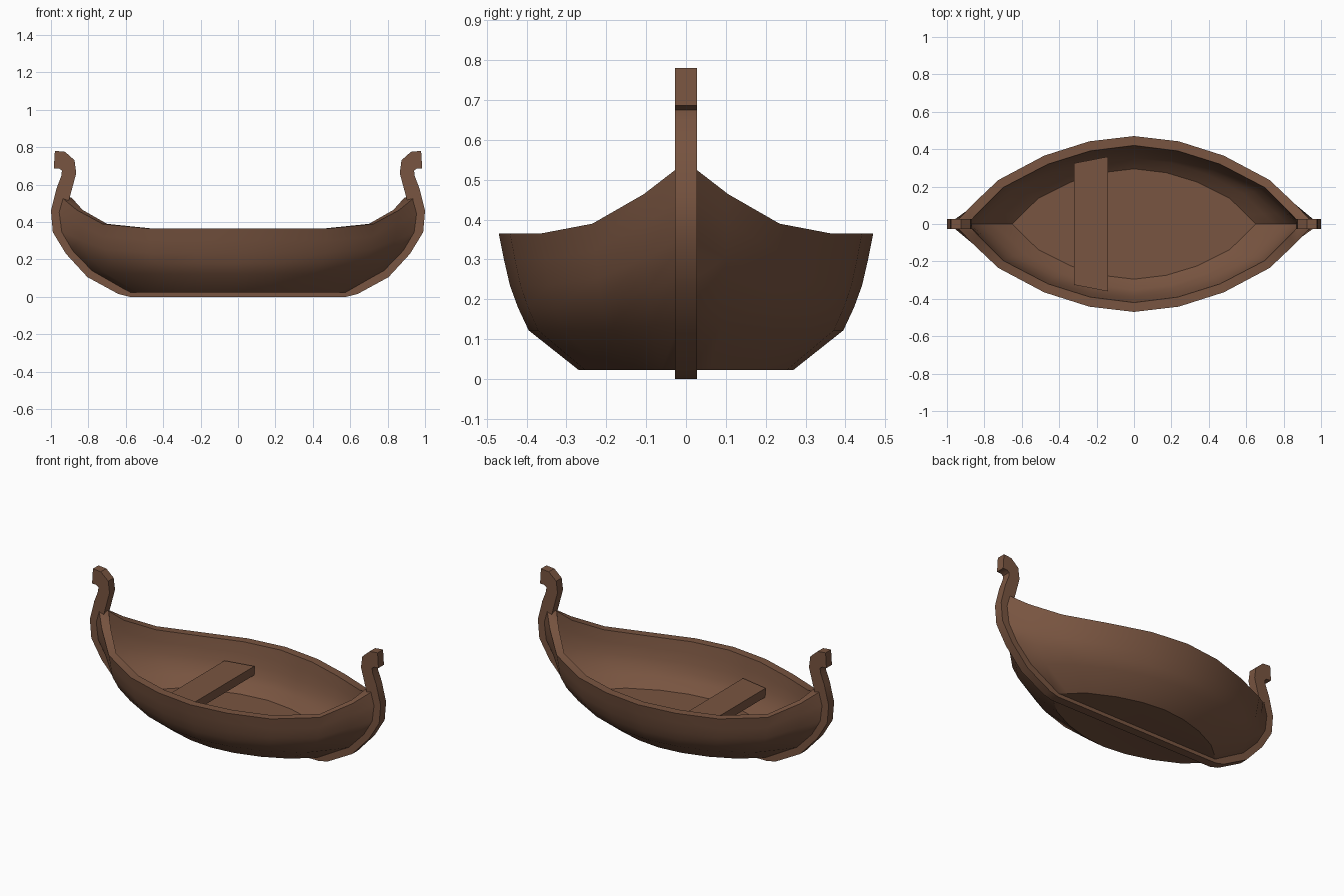
import bpy, bmesh, math

if "Cube" in bpy.data.objects:
    bpy.data.objects.remove(bpy.data.objects["Cube"])

wood = bpy.data.materials.new("brown wood")
wood.diffuse_color = (0.19, 0.09, 0.052, 1)
wood.use_nodes = True
wood.node_tree.nodes["Principled BSDF"].inputs["Base Color"].default_value = wood.diffuse_color


def add_object(name, bm, smooth=False):
    bmesh.ops.recalc_face_normals(bm, faces=bm.faces)
    me = bpy.data.meshes.new(name)
    bm.to_mesh(me)
    bm.free()
    me.materials.append(wood)
    ob = bpy.data.objects.new(name, me)
    bpy.context.collection.objects.link(ob)
    if smooth:
        bpy.ops.object.select_all(action='DESELECT')
        ob.select_set(True)
        bpy.context.view_layer.objects.active = ob
        bpy.ops.object.shade_smooth_by_angle(angle=math.radians(35))
    return ob


def prism(name, pts, axis, lo, hi, smooth=False):
    """Extrude a 2D outline along y (outline in xz) or z (outline in xy)."""
    bm = bmesh.new()
    rings = []
    for d in (lo, hi):
        rings.append([bm.verts.new((a, d, b) if axis == 'y' else (a, b, d)) for a, b in pts])
    n = len(pts)
    bm.faces.new(rings[0])
    bm.faces.new(rings[1])
    for i in range(n):
        j = (i + 1) % n
        bm.faces.new((rings[0][i], rings[0][j], rings[1][j], rings[1][i]))
    return add_object(name, bm, smooth)


# Plan shapes: fraction of length, fraction of width, fraction of end rise
OUT_PLAN = [(0, 1, 0), (.254, .94, 0), (.51, .777, 0), (.77, .5, .15), (.915, .225, .6), (1, .043, 1)]
IN_PLAN = [(0, 1, 0), (.264, .93, 0), (.517, .762, 0), (.787, .464, .15), (.933, .155, .6), (1, 0, 1)]
# Levels: half length of the sides, of the tip, z at the tip, half width, z amidships
OUTER = [(.59, .59, .023, .27, .023), (.785, .79, .14, .395, .122), (.875, .895, .25, .422, .18),
         (.92, .953, .35, .442, .235), (.93, .965, .45, .457, .30), (.942, .942, .53, .47, .365)]
INNER = [(.89, .89, .53, .42, .365), (.88, .89, .45, .407, .30), (.86, .875, .35, .392, .24),
         (.81, .825, .25, .374, .19), (.74, .75, .17, .352, .152), (.65, .65, .10, .295, .10)]


def ring(bm, level, plan):
    L, tip, ze, W, zm = level
    quarter = [((tip if u == 1 else L * u), W * w, zm + (ze - zm) * r) for u, w, r in plan]
    side = quarter[::-1] + [(-x, y, z) for x, y, z in quarter[1:]]
    loop = side + [(x, -y, z) for x, y, z in side[::-1]]
    return [bm.verts.new(p) for p in loop]


# Hull shell: outside up to the rim, then down the inside to the floor
bm = bmesh.new()
rings = [ring(bm, l, OUT_PLAN) for l in OUTER] + [ring(bm, l, IN_PLAN) for l in INNER]
for a, b in zip(rings, rings[1:]):
    for i in range(len(a)):
        j = (i + 1) % len(a)
        bm.faces.new((a[i], a[j], b[j], b[i]))
bm.faces.new(rings[0])
bm.faces.new(rings[-1])
# the inside meets in a sharp V at each tip
bmesh.ops.remove_doubles(bm, verts=bm.verts, dist=.0005)
add_object("hull", bm, True)

# Keel and two curled stem posts in one profile, mirrored in x
outside = [(.58, 0), (.64, .015), (.805, .105), (.92, .23), (.99, .345), (1, .46), (.97, .58),
           (.943, .65), (.942, .675), (.955, .685), (.985, .687), (.979, .78), (.925, .775),
           (.874, .73), (.865, .66), (.90, .53)]
inside = [(.925, .46), (.915, .36), (.86, .26), (.76, .145), (.58, .04)]
half = outside + inside
prism("keel_and_stems", half + [(-x, z) for x, z in half[::-1]], 'y', -.027, .027, True)

# Bench plank, its ends tucked against the hull walls
prism("seat", [(-.32, -.325), (-.14, -.36), (-.14, .36), (-.32, .325)], 'z', .195, .25)
